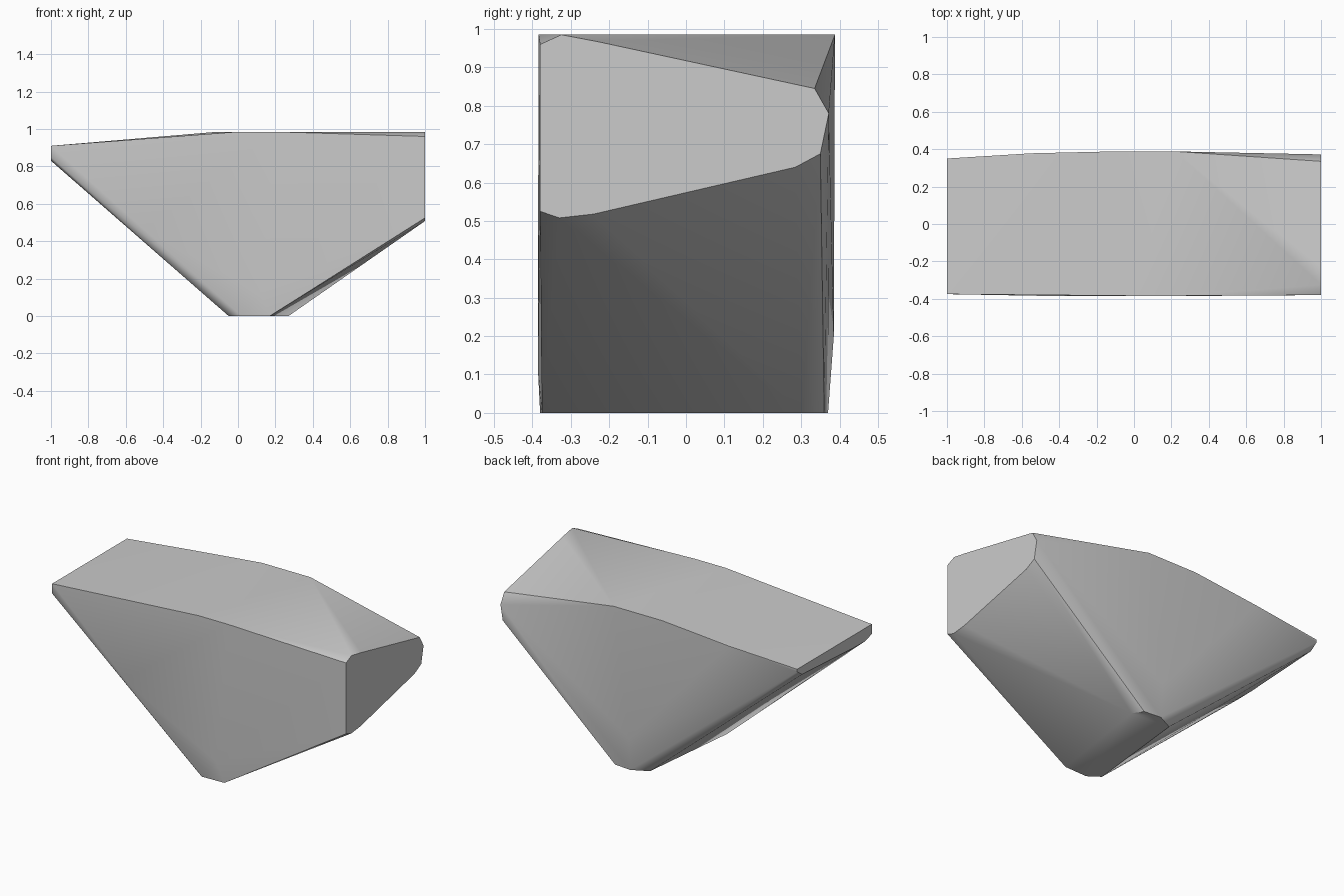
import bpy
import bmesh

old = bpy.data.objects.get("Cube")
if old:
    bpy.data.objects.remove(old, do_unlink=True)

# Stone colour
grey = bpy.data.materials.new("stone grey")
grey.use_nodes = True
colour = (0.6, 0.6, 0.6, 1.0)
grey.diffuse_color = colour
grey.node_tree.nodes["Principled BSDF"].inputs["Base Color"].default_value = colour

# Large flat end, as (y, z) outline at x = 1
large_end = [(-.38, .96), (-.325, .985), (-.23, .967), (.335, .845), (.372, .78),
             (.35, .675), (.285, .64), (-.24, .518), (-.33, .508), (-.38, .525)]
# Thin flat end, as (y, z) outline at x = -1
thin_end = [(-.375, .91), (-.375, .85), (-.31, .83), (-.2, .832),
            (.3, .86), (.35, .895), (.35, .91)]
# Flat foot, as (x, y) outline at z = 0
foot = [(.17, -.375), (.02, -.38), (-.05, -.33), (.02, .32),
        (.12, .37), (.23, .36), (.27, .3)]
# Crown corners and the slight swell of the front and back
crown = [(.0, -.384, .985), (.2, -.384, .985), (-.11, .388, .985), (.22, .388, .985)]
swell = [(-.5, -.384, .46), (.12, -.386, .12), (.12, .385, .2), (-.55, .378, .945)]

points = [(1, y, z) for y, z in large_end]
points += [(-1, y, z) for y, z in thin_end]
points += [(x, y, 0) for x, y in foot]
points += crown + swell

# Wrap one faceted skin around the three ends
bm = bmesh.new()
for p in points:
    bm.verts.new(p)
hull = bmesh.ops.convex_hull(bm, input=bm.verts)
loose = [v for v in bm.verts if not v.link_faces]
bmesh.ops.delete(bm, geom=loose, context="VERTS")
bmesh.ops.dissolve_limit(bm, angle_limit=0.005, verts=bm.verts, edges=bm.edges)
bmesh.ops.recalc_face_normals(bm, faces=bm.faces)

mesh = bpy.data.meshes.new("stone_block")
bm.to_mesh(mesh)
bm.free()
mesh.materials.append(grey)
block = bpy.data.objects.new("stone_block", mesh)
bpy.context.collection.objects.link(block)

# Soft shading with crisp cut ends
bpy.ops.object.select_all(action="DESELECT")
block.select_set(True)
bpy.context.view_layer.objects.active = block
bpy.ops.object.shade_smooth_by_angle(angle=0.6)
